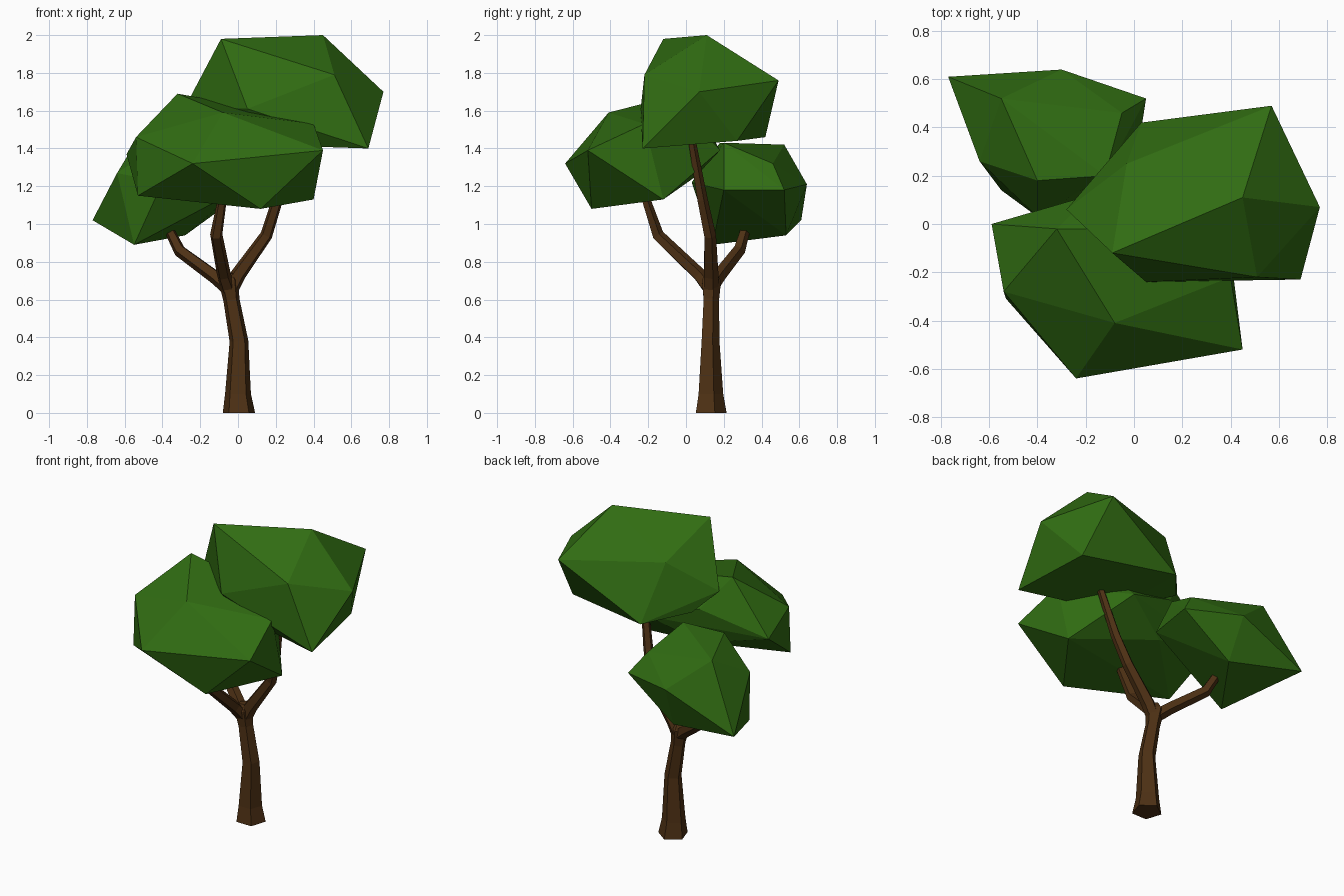
import bpy, bmesh, math
from mathutils import Vector


def material(name, rgb):
    m = bpy.data.materials.new(name)
    m.diffuse_color = (*rgb, 1)
    return m


LEAF = material("leaf_green", (0.03, 0.15, 0.006))
BARK = material("bark_brown", (0.075, 0.03, 0.007))


def finish(bm, name, mat):
    bmesh.ops.recalc_face_normals(bm, faces=bm.faces)
    me = bpy.data.meshes.new(name)
    bm.to_mesh(me)
    bm.free()
    me.materials.append(mat)
    ob = bpy.data.objects.new(name, me)
    bpy.context.collection.objects.link(ob)
    return ob


def foliage(name, corners):
    """Faceted leaf clump: convex hull of its corner points."""
    bm = bmesh.new()
    for c in corners:
        bm.verts.new(c)
    res = bmesh.ops.convex_hull(bm, input=bm.verts)
    loose = [v for v in bm.verts if not v.link_faces]
    bmesh.ops.delete(bm, geom=loose, context='VERTS')
    return finish(bm, name, LEAF)


def limb(name, path, sides=5):
    """Faceted tapering tube along (x, y, z, radius) stations."""
    bm = bmesh.new()
    pts = [Vector(p[:3]) for p in path]
    rings = []
    for i, p in enumerate(pts):
        d = (pts[min(i + 1, len(pts) - 1)] - pts[max(i - 1, 0)]).normalized()
        if i == 0 and p.z == 0:
            d = Vector((0, 0, 1))
        rot = Vector((0, 0, 1)).rotation_difference(d)
        ring = []
        for k in range(sides):
            a = math.pi / 2 + math.tau * k / sides
            ring.append(bm.verts.new(p + rot @ (Vector((math.cos(a), math.sin(a), 0)) * path[i][3])))
        rings.append(ring)
    for r0, r1 in zip(rings, rings[1:]):
        for k in range(sides):
            j = (k + 1) % sides
            bm.faces.new((r0[k], r0[j], r1[j], r1[k]))
    bm.faces.new(rings[0])
    bm.faces.new(rings[-1])
    return finish(bm, name, BARK)


# Trunk and the three branches that fork from it
limb("trunk", [(0.005, 0.125, 0, 0.09), (0.0, 0.125, 0.1, 0.072), (0.005, 0.125, 0.38, 0.052),
               (-0.035, 0.13, 0.6, 0.045), (-0.05, 0.13, 0.7, 0.056), (-0.05, 0.13, 0.74, 0.03)])
limb("back_left_branch", [(-0.05, 0.13, 0.66, 0.04), (-0.12, 0.17, 0.72, 0.038),
                          (-0.31, 0.28, 0.86, 0.034), (-0.36, 0.31, 0.96, 0.028)])
limb("front_branch", [(-0.05, 0.13, 0.65, 0.04), (-0.075, 0.07, 0.73, 0.038),
                      (-0.115, -0.15, 0.94, 0.034), (-0.08, -0.22, 1.15, 0.024)])
limb("right_branch", [(-0.045, 0.13, 0.64, 0.042), (0.0, 0.13, 0.73, 0.042),
                      (0.15, 0.125, 0.94, 0.034), (0.21, 0.085, 1.13, 0.03), (0.28, 0.03, 1.44, 0.022)])

# Upper right crown
foliage("crown_foliage", [
    (-0.09, -0.12, 1.98), (0.45, 0.11, 2.0), (0.77, 0.07, 1.70), (0.69, -0.23, 1.40),
    (0.51, -0.22, 1.79), (0.05, -0.24, 1.61), (0.57, 0.49, 1.76), (-0.28, 0.06, 1.62),
    (0.03, 0.42, 1.46), (0.62, 0.27, 1.44), (-0.03, 0.25, 1.81), (-0.17, 0.18, 1.5),
    (0.1, -0.1, 1.42)])

# Lower back left clump
foliage("back_left_foliage", [
    (-0.77, 0.61, 1.02), (-0.30, 0.64, 1.21), (0.05, 0.52, 1.18), (-0.05, 0.46, 1.32),
    (-0.55, 0.52, 1.42), (-0.28, 0.53, 0.94), (-0.64, 0.26, 1.27), (-0.55, 0.14, 0.89),
    (-0.40, 0.18, 1.43), (-0.12, 0.20, 1.43), (-0.40, 0.03, 1.22), (0.0, 0.20, 1.18)])

# Front clump
foliage("front_foliage", [
    (-0.24, -0.64, 1.32), (0.45, -0.52, 1.39), (0.12, -0.50, 1.08), (0.40, -0.12, 1.13),
    (-0.53, -0.31, 1.15), (-0.54, -0.28, 1.46), (-0.08, -0.41, 1.59), (-0.32, -0.02, 1.69),
    (-0.59, 0.0, 1.37), (0.40, -0.22, 1.53), (0.17, -0.02, 1.6), (-0.15, 0.05, 1.25),
    (0.15, 0.18, 1.39), (-0.18, 0.12, 1.5)])
